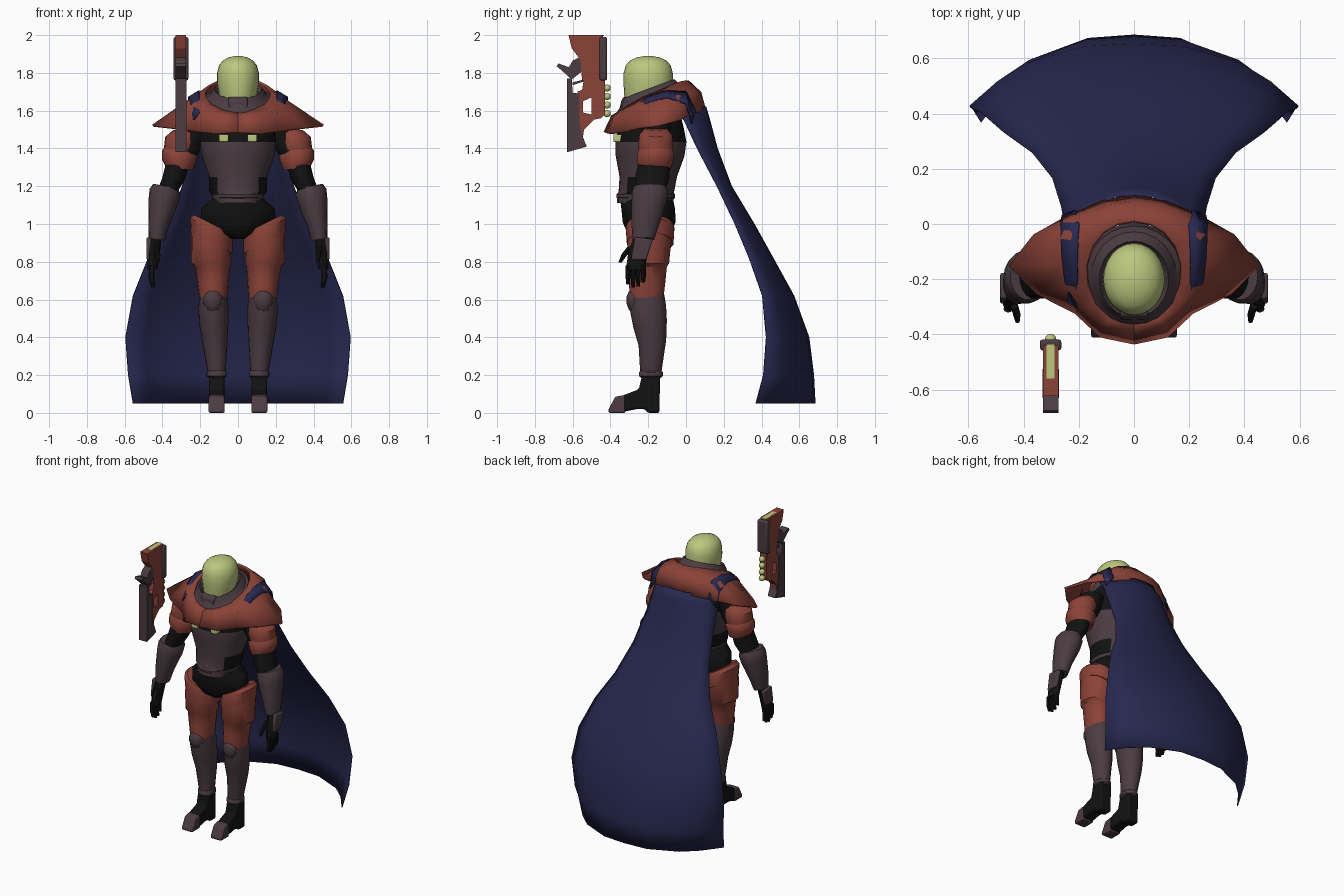
import bpy, bmesh, math
from mathutils import Vector


def mat(name, rgb):
    m = bpy.data.materials.new(name)
    m.diffuse_color = (*rgb, 1)
    return m


RED = mat("rust_red", (0.26, 0.056, 0.04))
PLATE = mat("dark_plum", (0.07, 0.045, 0.055))
BLACK = mat("suit_black", (0.006, 0.006, 0.006))
BLUE = mat("cape_blue", (0.02, 0.021, 0.078))
GREEN = mat("pale_green", (0.50, 0.57, 0.21))


def build(name, verts, faces, mats, rule=None, smooth=40, thick=0, bevel=0):
    me = bpy.data.meshes.new(name)
    me.from_pydata(verts, [], faces)
    bm = bmesh.new()
    bm.from_mesh(me)
    bmesh.ops.recalc_face_normals(bm, faces=bm.faces)
    bm.to_mesh(me)
    bm.free()
    ob = bpy.data.objects.new(name, me)
    bpy.context.collection.objects.link(ob)
    for m in mats:
        me.materials.append(m)
    if rule:
        for p in me.polygons:
            p.material_index = rule(p.center)
    if thick:
        s = ob.modifiers.new("thickness", 'SOLIDIFY')
        s.thickness, s.offset = thick, 0
    if bevel:
        b = ob.modifiers.new("bevel", 'BEVEL')
        b.width, b.segments = bevel, 2
    if smooth:
        bpy.ops.object.select_all(action='DESELECT')
        ob.select_set(True)
        bpy.context.view_layer.objects.active = ob
        bpy.ops.object.shade_smooth_by_angle(angle=math.radians(smooth))
    return ob


def loft(name, rings, m, side=1, n=18, tilt_x=0, tilt_y=0, rule=None):
    """Skin elliptical rings given as (cx, cy, z, rx, ry)."""
    v, f = [], []
    for cx, cy, z, rx, ry in rings:
        for i in range(n):
            a = 2 * math.pi * i / n
            dx, dy = rx * math.cos(a), ry * math.sin(a)
            v.append((side * (cx + dx), cy + dy, z + tilt_x * dx + tilt_y * dy))
    for r in range(len(rings) - 1):
        for i in range(n):
            j = (i + 1) % n
            f.append((r * n + i, r * n + j, r * n + n + j, r * n + n + i))
    f += [tuple(range(n)), tuple(range((len(rings) - 1) * n, len(rings) * n))]
    return build(name, v, f, m if isinstance(m, list) else [m], rule)


def slab(name, prof, x, w, m, bevel=0):
    """Extrude a (y, z) outline to width w around x."""
    n = len(prof)
    v = [(x + s * w / 2, y, z) for s in (-1, 1) for y, z in prof]
    f = [tuple(range(n)), tuple(range(n, 2 * n))]
    f += [(i, (i + 1) % n, n + (i + 1) % n, n + i) for i in range(n)]
    return build(name, v, f, [m], smooth=30 if bevel else 0, bevel=bevel)


def grid(name, rows, m, thick):
    c = len(rows[0])
    f = [(r * c + i, r * c + i + 1, r * c + c + i + 1, r * c + c + i)
         for r in range(len(rows) - 1) for i in range(c - 1)]
    return build(name, [p for r in rows for p in r], f, [m], smooth=50, thick=thick)


def box(y0, y1, z0, z1):
    return [(y0, z0), (y1, z0), (y1, z1), (y0, z1)]


# Helmet dome and tilted neck collar
loft("helmet_dome", [(0, -.2, z, rx, ry) for z, rx, ry in (
    (1.58, .08, .11), (1.68, .1, .127), (1.75, .112, .131), (1.80, .111, .13),
    (1.84, .1, .119), (1.865, .08, .097), (1.882, .05, .06), (1.89, .015, .018))], GREEN, n=24)
loft("neck_collar", [(0, -.18, 1.61, .182, .185), (0, -.185, 1.665, .176, .178),
     (0, -.19, 1.672, .155, .162), (0, -.195, 1.695, .142, .15),
     (0, -.2, 1.715, .126, .138), (0, -.2, 1.69, .108, .125)], PLATE, n=24, tilt_y=.37)
slab("chin_guard", [(-.345, 1.59), (-.345, 1.65), (-.328, 1.675), (-.27, 1.66), (-.27, 1.59)],
     0, .1, PLATE, .008)

# Torso and pelvis
loft("torso", [(0, -.17, 1.62, .16, .13), (0, -.185, 1.5, .2, .175), (0, -.185, 1.435, .205, .187),
     (0, -.19, 1.36, .192, .182), (0, -.2, 1.25, .155, .152), (0, -.21, 1.17, .152, .147),
     (0, -.215, 1.155, .14, .148), (0, -.215, 1.11, .13, .15)], [PLATE, BLACK], n=24,
     rule=lambda c: int(c.z > 1.44 or (1.16 < c.z < 1.24 and abs(c.x) > .11)))
loft("belly_ridge", [(0, -.213, 1.165, .13, .148), (0, -.213, 1.155, .138, .156),
     (0, -.213, 1.14, .136, .155), (0, -.213, 1.13, .125, .145)], PLATE, n=24)
loft("pelvis", [(0, -.21, 1.14, .13, .14), (0, -.2, 1.08, .195, .142), (0, -.195, 1.01, .2, .14),
     (0, -.195, .95, .12, .115), (0, -.195, .92, .04, .07)], BLACK, n=20)

# Mantle: half outline of inner, middle and outer rim, mirrored
inner = [(0, -.355, 1.585), (.08, -.34, 1.6), (.14, -.29, 1.63), (.168, -.22, 1.67), (.172, -.15, 1.70),
         (.15, -.08, 1.73), (.11, -.03, 1.75), (.06, 0, 1.755), (0, .01, 1.755)]
middle = [(0, -.39, 1.57), (.11, -.365, 1.575), (.19, -.3, 1.6), (.235, -.23, 1.63), (.25, -.14, 1.655),
          (.235, -.04, 1.67), (.18, .03, 1.69), (.09, .065, 1.695), (0, .075, 1.695)]
outer = [(0, -.43, 1.485), (.12, -.405, 1.478), (.21, -.32, 1.488), (.35, -.25, 1.508), (.45, -.15, 1.52),
         (.36, -.04, 1.55), (.23, .03, 1.58), (.11, .08, 1.6), (0, .1, 1.6)]
grid("mantle", [h + [(-x, y, z) for x, y, z in h[-2:0:-1]] + h[:1]
                for h in (inner, middle, outer)], RED, .014)

# Cape: rows of (z, edge x, edge y, centre y)
rows = []
for z, ex, ey, cy in ((1.62, .235, -.08, .105), (1.55, .25, -.01, .125), (1.4, .262, .06, .165),
                      (1.2, .295, .165, .24), (1.0, .37, .26, .36), (.82, .475, .335, .46),
                      (.62, .555, .405, .57), (.4, .595, .425, .65), (.2, .58, .41, .675),
                      (.05, .555, .37, .683)):
    rows.append([(ex * s, cy + (ey - cy) * abs(s) ** 2.7, z)
                 for s in (-1, -.83, -.65, -.3, 0, .3, .65, .83, 1)])
grid("cape", rows, BLUE, .006)

for s, tag in ((1, "left"), (-1, "right")):
    # Cape strap over the shoulder
    strap = [((.205, -.3, 1.59), (.235, -.285, 1.55)), ((.205, -.2, 1.675), (.25, -.2, 1.645)),
             ((.205, -.1, 1.705), (.262, -.1, 1.67)), ((.2, 0, 1.7), (.265, 0, 1.635)),
             ((.21, .05, 1.6), (.26, .03, 1.53))]
    grid("cape_strap_" + tag, [[(s * x, y, z) for x, y, z in r] for r in strap], BLUE, .008)

    # Chest lights
    slab("chest_light_" + tag, box(-.385, -.34, 1.435, 1.475), s * .075, .05, GREEN, .006)

    # Arm, from shoulder to fingers
    loft("shoulder_" + tag, [(.22, -.16, 1.54, .08, .08), (.25, -.16, 1.42, .07, .08),
         (.3, -.16, 1.33, .06, .08)], BLACK, s)
    loft("upper_arm_guard_" + tag, [(.285, -.16, 1.505, .06, .06), (.295, -.16, 1.475, .09, .088),
         (.3, -.16, 1.42, .092, .094), (.305, -.16, 1.385, .084, .09)], RED, s, tilt_x=-.15)
    loft("lower_arm_guard_" + tag, [(.305, -.16, 1.4, .078, .085), (.308, -.16, 1.375, .094, .1),
         (.315, -.165, 1.33, .088, .098), (.312, -.165, 1.295, .072, .088)], RED, s, tilt_x=.15)
    loft("elbow_" + tag, [(.315, -.165, 1.34, .062, .085), (.34, -.18, 1.24, .062, .092),
         (.375, -.19, 1.17, .055, .08)], BLACK, s)
    loft("gauntlet_" + tag, [(.382, -.19, 1.2, .066, .085), (.386, -.19, 1.17, .082, .097),
         (.395, -.195, 1.12, .078, .094), (.42, -.215, 1.0, .055, .075),
         (.43, -.225, .92, .043, .058)], PLATE, s, tilt_x=.2)
    loft("palm_" + tag, [(.435, -.23, .94, .032, .045), (.447, -.255, .84, .032, .052),
         (.452, -.268, .76, .026, .05)], BLACK, s, 12)
    slab("hand_guard_" + tag, [(-.29, .81), (-.21, .81), (-.175, .92), (-.27, .93)],
         s * .472, .026, PLATE, .008)
    for i in range(4):
        y, drop = -.307 + .027 * i, (.015, 0, .005, .025)[i]
        loft("finger_%d_%s" % (i, tag), [(.455, y, .78, .016, .014), (.458, y, .72, .015, .013),
             (.45, y, .665 + drop, .01, .009)], BLACK, s, 8)
    loft("thumb_" + tag, [(.435, -.29, .88, .014, .02), (.425, -.325, .84, .014, .016),
         (.422, -.35, .795, .009, .009)], BLACK, s, 8)

    # Leg, from thigh to toe
    loft("thigh_" + tag, [(.135, -.19, 1.0, .098, .12), (.142, -.19, .975, .112, .13),
         (.14, -.19, .9, .11, .125)], RED, s, tilt_x=.5)
    loft("thigh_plate_" + tag, [(.14, -.19, .96, .11, .12), (.143, -.195, .9, .106, .118),
         (.142, -.198, .79, .106, .11), (.137, -.2, .775, .093, .1), (.133, -.205, .7, .084, .098),
         (.13, -.21, .59, .072, .09)], RED, s)
    loft("shin_guard_" + tag, [(.13, -.21, .62, .074, .094), (.13, -.2, .55, .08, .096),
         (.128, -.19, .47, .077, .09), (.122, -.178, .37, .066, .074),
         (.112, -.186, .2, .046, .056)], PLATE, s, tilt_y=.2)
    loft("knee_pad_" + tag, [(.132, -.275, z, r, r * .8) for z, r in (
         (.655, .012), (.645, .034), (.615, .05), (.58, .05), (.545, .034), (.53, .012))],
         PLATE, s, 12)
    loft("ankle_cuff_" + tag, [(.112, -.186, .225, .046, .056), (.112, -.186, .215, .055, .064),
         (.112, -.186, .195, .055, .064), (.112, -.186, .185, .042, .052)], PLATE, s)
    slab("boot_" + tag, [(-.14, 0), (-.138, .2), (-.232, .2), (-.25, .125), (-.335, .092),
         (-.335, .005), (-.26, .02), (-.215, .02), (-.205, 0)], s * .113, .082, BLACK, .015)
    slab("toe_cap_" + tag, [(-.325, .095), (-.375, .085), (-.412, .015), (-.41, 0), (-.32, 0)],
         s * .113, .084, PLATE, .014)

# Rifle floating upright beside the head
G = -.302
slab("rifle_receiver", [(-.622, 2), (-.44, 2), (-.44, 1.74), (-.55, 1.76), (-.56, 1.87), (-.605, 1.93)],
     G, .056, RED)
slab("rifle_front_frame", [(-.5, 1.76), (-.43, 1.76), (-.43, 1.58), (-.45, 1.56), (-.5, 1.55)],
     G, .05, RED)
slab("rifle_rear_frame", [(-.575, 1.7), (-.55, 1.71), (-.54, 1.77), (-.5, 1.77), (-.5, 1.67),
     (-.545, 1.65), (-.545, 1.59), (-.5, 1.58), (-.49, 1.55), (-.54, 1.5), (-.55, 1.43), (-.575, 1.43)],
     G, .05, RED)
slab("rifle_barrel", box(-.458, -.418, 1.76, 1.99), G, .078, PLATE, .01)
slab("rifle_stock", [(-.63, 1.77), (-.605, 1.77), (-.6, 1.695), (-.565, 1.69), (-.565, 1.54),
     (-.55, 1.47), (-.525, 1.41), (-.63, 1.38)], G, .06, PLATE)
slab("rifle_grip", [(-.685, 1.835), (-.66, 1.815), (-.605, 1.765), (-.535, 1.82), (-.55, 1.89),
     (-.6, 1.865), (-.62, 1.83), (-.675, 1.85)], G, .056, PLATE)
slab("rifle_trigger", [(-.6, 1.75), (-.54, 1.765), (-.54, 1.755), (-.6, 1.735)], G, .015, PLATE)
slab("rifle_top_glow", box(-.56, -.435, 1.995, 2.0), G, .03, GREEN).location.z = .0005
for i in range(4):
    z = 1.72 - .045 * i
    loft("rifle_cell_%d" % i, [(G, -.418, z + d, r, r) for d, r in (
         (.019, .006), (.012, .017), (0, .021), (-.012, .017), (-.019, .006))], GREEN, n=10)
